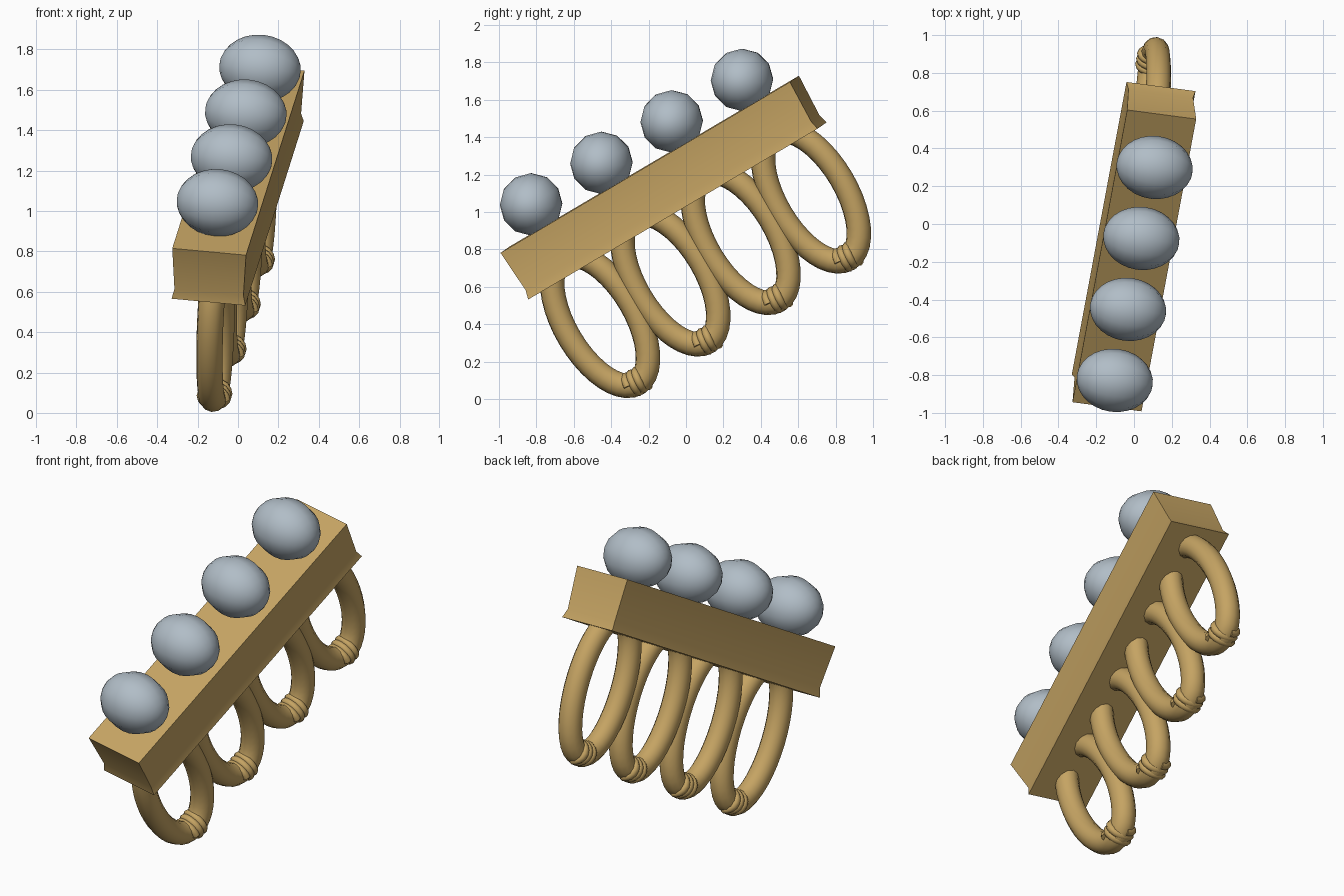
import bpy, bmesh, math
from mathutils import Vector, Matrix

if "Cube" in bpy.data.objects:
    bpy.data.objects.remove(bpy.data.objects["Cube"])

# Tilted working frame: local x = bar width, y = bar length, z = bar thickness
L = Vector((0.29, 1.55, 0.915)).normalized()
W = Vector((0.37, -0.05, -0.035))
W = (W - L * W.dot(L)).normalized()
U = W.cross(L)
FRAME = Matrix.Translation((0, -0.12, 1.13)) @ Matrix((W, L, U)).transposed().to_4x4()

LENGTH, WIDTH, THICK, STEP = 1.82, 0.37, 0.29, 0.442


def material(name, rgb):
    m = bpy.data.materials.new(name)
    m.diffuse_color = (*rgb, 1)
    m.use_nodes = True
    m.node_tree.nodes["Principled BSDF"].inputs["Base Color"].default_value = m.diffuse_color
    return m


gold = material("gold", (0.56, 0.37, 0.125))
grey = material("pale_grey", (0.44, 0.51, 0.57))


def add(name, bm, mat, sharp=None):
    bmesh.ops.recalc_face_normals(bm, faces=bm.faces)
    me = bpy.data.meshes.new(name)
    bm.to_mesh(me)
    bm.free()
    me.materials.append(mat)
    ob = bpy.data.objects.new(name, me)
    bpy.context.collection.objects.link(ob)
    ob.matrix_world = FRAME
    me.shade_smooth()
    if sharp:
        me.set_sharp_from_angle(angle=math.radians(sharp))
    return ob


def tube(bm, points, radius, sides=12, closed=False):
    """Sweep a circle along points lying roughly around the local x axis plane."""
    n, rings = len(points), []
    for i, p in enumerate(points):
        a = points[(i - 1) % n] if closed or i else p
        b = points[(i + 1) % n] if closed or i < n - 1 else p
        t = (b - a).normalized()
        ref = Vector((1, 0, 0)) if closed else Vector((0, 1, 0))
        s = (ref - t * ref.dot(t)).normalized()
        c = t.cross(s)
        rings.append([bm.verts.new(p + radius * (s * math.cos(k * math.tau / sides)
                                                 + c * math.sin(k * math.tau / sides)))
                      for k in range(sides)])
    for i in range(n if closed else n - 1):
        r, q = rings[i], rings[(i + 1) % n]
        for k in range(sides):
            j = (k + 1) % sides
            bm.faces.new((r[k], r[j], q[j], q[k]))
    if not closed:
        bm.faces.new(rings[0])
        bm.faces.new(rings[-1])


# Bar: box whose sides are very slightly waisted just above the lower edge
bm = bmesh.new()
layers = []
for z, inset in ((-THICK / 2, 0), (-THICK / 2 + 0.05, 0.012), (THICK / 2, 0)):
    x, y = WIDTH / 2 - inset, LENGTH / 2 - inset
    layers.append([bm.verts.new((sx * x, sy * y, z))
                   for sx, sy in ((-1, -1), (1, -1), (1, 1), (-1, 1))])
for lo, hi in zip(layers, layers[1:]):
    for k in range(4):
        j = (k + 1) % 4
        bm.faces.new((lo[k], lo[j], hi[j], hi[k]))
bm.faces.new(layers[0])
bm.faces.new(layers[-1])
add("bar", bm, gold, 60)

for i in range(4):
    y = (i - 1.5) * STEP

    # Egg-shaped stone, long axis across the bar
    bm = bmesh.new()
    bmesh.ops.create_uvsphere(
        bm, u_segments=12, v_segments=14, radius=1,
        matrix=Matrix.Translation((0, y, 0.283))
        @ Matrix.Diagonal((0.203, 0.167, 0.167, 1)) @ Matrix.Rotation(math.pi / 2, 4, 'Y'))
    add(f"stone_{i + 1}", bm, grey)

    # Oval finger ring hanging beneath the bar
    bm = bmesh.new()
    path = [Vector((0, y + 0.19 * math.cos(k * math.tau / 40),
                    -0.44 + 0.39 * math.sin(k * math.tau / 40))) for k in range(40)]
    tube(bm, path, 0.066, closed=True)
    add(f"ring_{i + 1}", bm, gold)

    # Coiled knot wrapped round the lowest point of the ring
    bm = bmesh.new()
    coil = []
    for k in range(45):
        a = k * math.tau / 16
        coil.append(Vector((0.064 * math.cos(a), y - 0.045 + 0.09 * k / 44,
                            -0.82 + 0.054 * math.sin(a))))
    tube(bm, coil, 0.022, sides=8)
    add(f"ring_knot_{i + 1}", bm, gold, 50)
